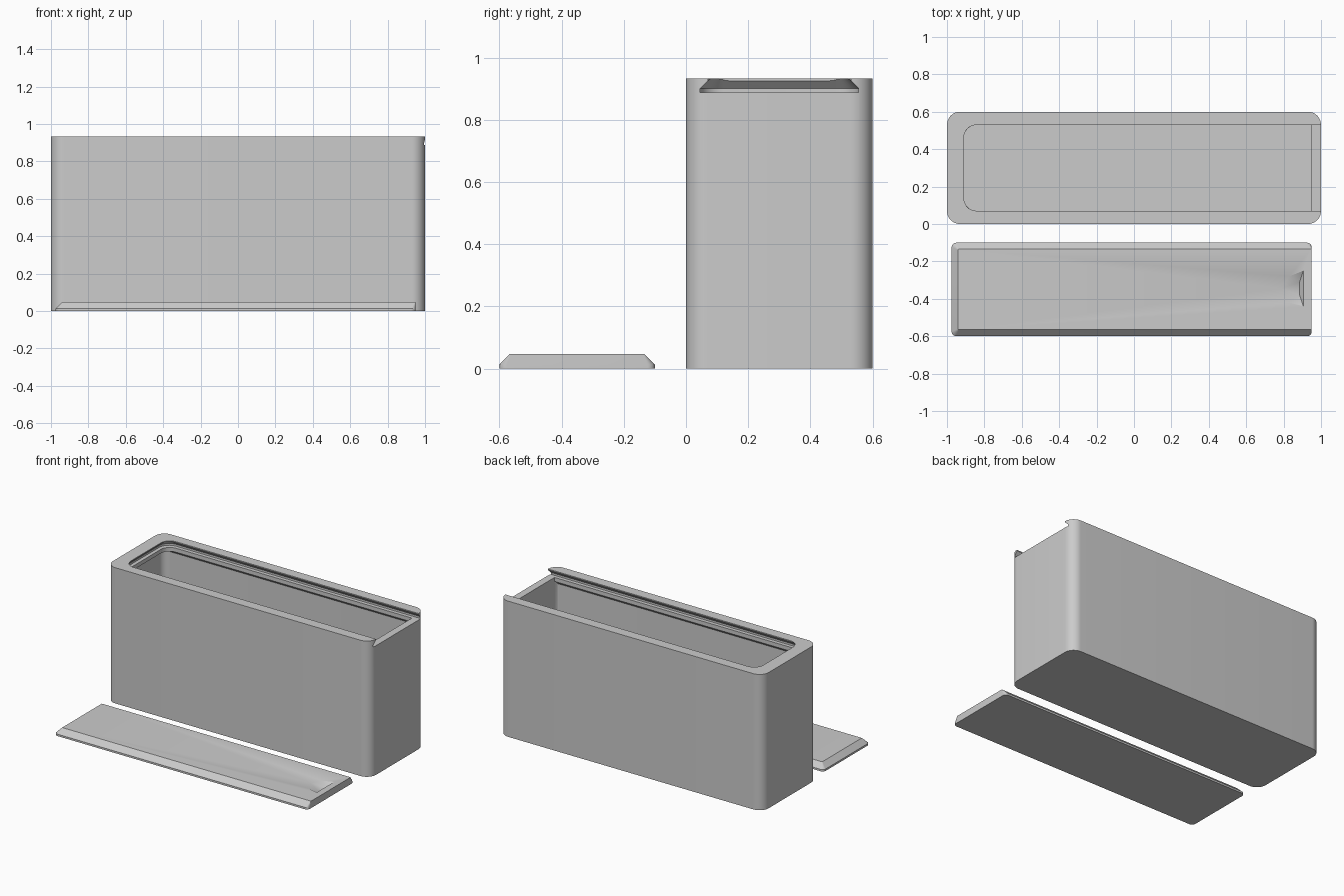
import bpy, bmesh, math
from mathutils import Vector

cube = bpy.data.objects.get("Cube")
if cube:
    bpy.data.objects.remove(cube, do_unlink=True)

grey = bpy.data.materials.new("light grey plastic")
grey.use_nodes = True
colour = (0.6, 0.6, 0.6, 1)
grey.diffuse_color = colour
grey.node_tree.nodes["Principled BSDF"].inputs["Base Color"].default_value = colour


def add_object(name, bm):
    bmesh.ops.recalc_face_normals(bm, faces=bm.faces)
    mesh = bpy.data.meshes.new(name)
    bm.to_mesh(mesh)
    bm.free()
    mesh.materials.append(grey)
    obj = bpy.data.objects.new(name, mesh)
    bpy.context.collection.objects.link(obj)
    return obj


def ring(x0, x1, y0, y1, z, r_left, r_right, steps=8):
    """Rounded rectangle, with one radius for each end in x."""
    corners = [(x1, y1, r_right, -1, -1), (x0, y1, r_left, 1, -1),
               (x0, y0, r_left, 1, 1), (x1, y0, r_right, -1, 1)]
    points = []
    for quarter, (x, y, r, sx, sy) in enumerate(corners):
        for i in range(steps + 1):
            a = (quarter + i / steps) * math.pi / 2
            points.append((x + sx * r + r * math.cos(a),
                           y + sy * r + r * math.sin(a), z))
    return points


def loft(name, rings):
    """Solid through a stack of matching outlines."""
    bm = bmesh.new()
    loops = [[bm.verts.new(p) for p in outline] for outline in rings]
    bm.faces.new(loops[0])
    bm.faces.new(loops[-1])
    n = len(loops[0])
    for low, high in zip(loops, loops[1:]):
        for i in range(n):
            j = (i + 1) % n
            bm.faces.new((low[i], low[j], high[j], high[i]))
    return add_object(name, bm)


def cut(target, cutter):
    mod = target.modifiers.new("cut", "BOOLEAN")
    mod.operation = "DIFFERENCE"
    mod.solver = "EXACT"
    mod.object = cutter
    bpy.context.view_layer.objects.active = target
    bpy.ops.object.modifier_apply(modifier=mod.name)
    bpy.data.objects.remove(cutter, do_unlink=True)


# Box shell
TOP = 0.932
box = loft("box", [ring(-1, 1, 0, 0.6, z, 0.07, 0.07, 12) for z in (0, TOP)])

# Hollow inside, narrowing to a lip under the slot
cut(box, loft("hollow_cutter", [
    ring(-0.95, 0.95, 0.05, 0.55, 0.05, 0.05, 0.02),
    ring(-0.95, 0.95, 0.05, 0.55, 0.84, 0.05, 0.02),
    ring(-0.91, 0.95, 0.07, 0.53, 0.86, 0.07, 0.004),
    ring(-0.91, 0.95, 0.07, 0.53, 0.9, 0.07, 0.004)]))

# Dovetail slot, open at the left end
cut(box, loft("slot_cutter", [
    ring(-0.935, 1.1, 0.045, 0.555, 0.887, 0.075, 0.01),
    ring(-0.935, 1.1, 0.045, 0.555, 0.9, 0.075, 0.01),
    ring(-0.885, 1.1, 0.095, 0.505, 0.95, 0.025, 0.01)]))

# Straight-sided mouth of the slot
cut(box, loft("mouth_cutter", [
    ring(-0.91, 1.1, 0.07, 0.53, z, 0.07, 0.01) for z in (0.91, 1)]))

# Sliding lid with three bevelled sides
LID = 0.048
lid = loft("sliding_lid", [
    ring(-0.975, 0.95, -0.6, -0.1, 0, 0.025, 0.025),
    ring(-0.975, 0.95, -0.6, -0.1, 0.013, 0.025, 0.025),
    ring(-0.94, 0.95, -0.565, -0.135, LID, 0.003, 0.003)])

# Thumb scoop in the lid: steep wall at one end, sloping up at the other
rim = [(0.905, -0.25), (0.83, -0.28), (0.79, -0.345), (0.83, -0.42), (0.905, -0.44)]
bm = bmesh.new()
for x, y in rim:
    for z in (LID, LID + 0.02):
        bm.verts.new(Vector((x, y, z)))
for y in (-0.31, -0.38):
    bm.verts.new(Vector((0.885, y, 0.02)))
bmesh.ops.convex_hull(bm, input=bm.verts)
cut(lid, add_object("scoop_cutter", bm))

# Smooth rounded corners, keep the edges crisp
for obj in (box, lid):
    bpy.ops.object.select_all(action="DESELECT")
    obj.select_set(True)
    bpy.context.view_layer.objects.active = obj
    bpy.ops.object.shade_smooth_by_angle(angle=math.radians(25))
